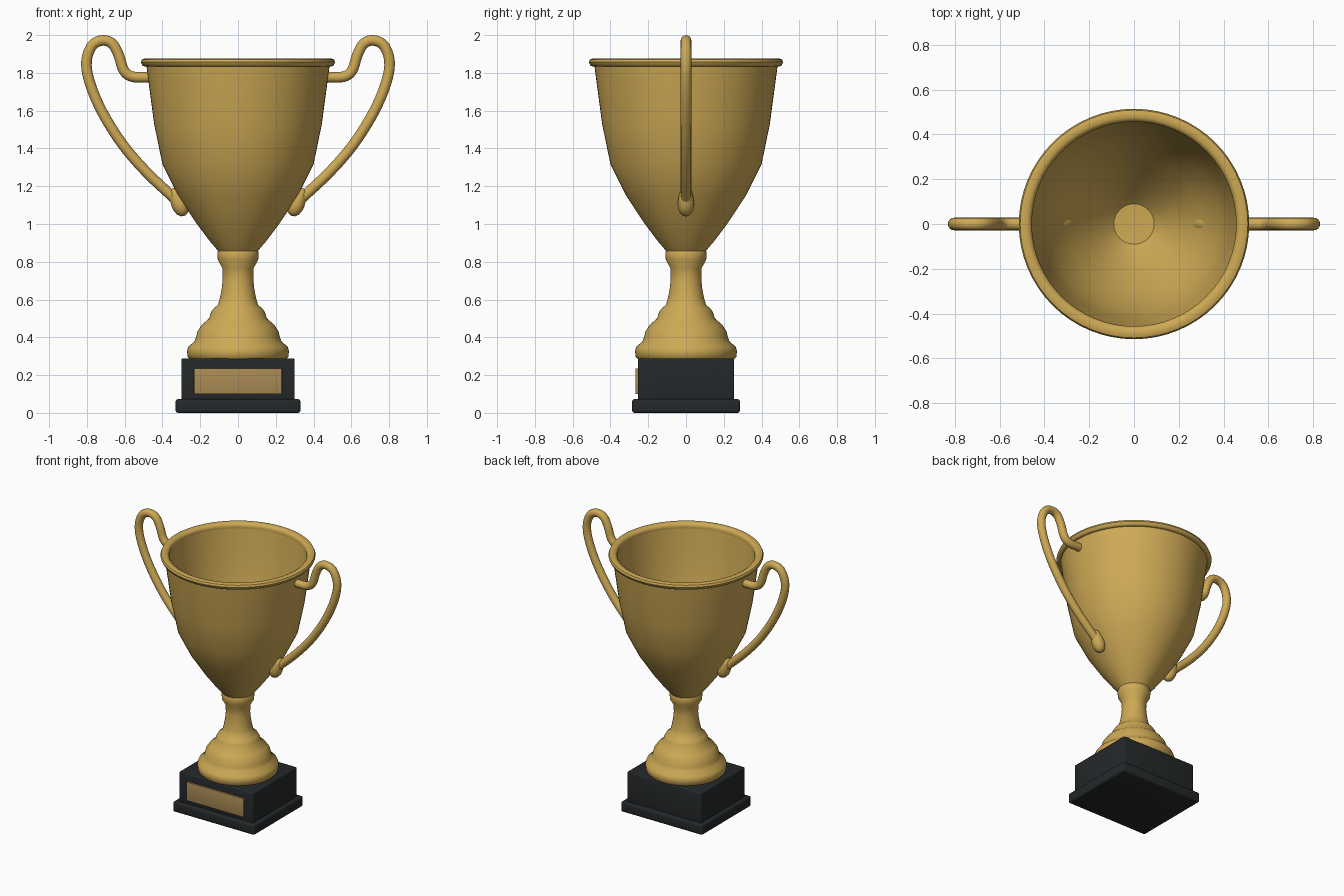
import bpy, bmesh, math
from mathutils import Vector

if "Cube" in bpy.data.objects:
    bpy.data.objects.remove(bpy.data.objects["Cube"])


def material(name, rgb):
    m = bpy.data.materials.new(name)
    m.diffuse_color = (*rgb, 1)
    m.use_nodes = True
    m.node_tree.nodes["Principled BSDF"].inputs["Base Color"].default_value = m.diffuse_color
    return m


GOLD = material("gold", (0.62, 0.40, 0.09))
BRASS = material("brass", (0.40, 0.26, 0.09))
BLACK = material("black", (0.018, 0.021, 0.023))


def finish(obj, mat, angle=30):
    obj.data.materials.append(mat)
    bpy.ops.object.select_all(action='DESELECT')
    obj.select_set(True)
    bpy.context.view_layer.objects.active = obj
    bpy.ops.object.shade_smooth_by_angle(angle=math.radians(angle))
    return obj


def from_bmesh(name, bm):
    bmesh.ops.recalc_face_normals(bm, faces=bm.faces)
    me = bpy.data.meshes.new(name)
    bm.to_mesh(me)
    bm.free()
    obj = bpy.data.objects.new(name, me)
    bpy.context.collection.objects.link(obj)
    return obj


def lathe(name, profile, mat, steps=64):
    bm = bmesh.new()
    vs = [bm.verts.new((r, 0, z)) for r, z in profile]
    es = [bm.edges.new(p) for p in zip(vs, vs[1:])]
    bmesh.ops.spin(bm, geom=vs + es, axis=(0, 0, 1), cent=(0, 0, 0),
                   angle=math.tau, steps=steps)
    bmesh.ops.remove_doubles(bm, verts=bm.verts, dist=1e-4)
    return finish(from_bmesh(name, bm), mat, 40)


def box(name, lo, hi, mat, bevel):
    bm = bmesh.new()
    bmesh.ops.create_cube(bm, size=1)
    for v in bm.verts:
        v.co = [(a + b) / 2 + c * (b - a) for a, b, c in zip(lo, hi, v.co)]
    bmesh.ops.bevel(bm, geom=bm.edges[:], offset=bevel, segments=3,
                    profile=0.5, affect='EDGES')
    return finish(from_bmesh(name, bm), mat)


# Plinth and plaque
box("plinth_foot", (-0.33, -0.285, 0), (0.33, 0.285, 0.073), BLACK, 0.012)
box("plinth_block", (-0.30, -0.255, 0.06), (0.30, 0.255, 0.288), BLACK, 0.008)
box("plaque", (-0.232, -0.268, 0.10), (0.232, -0.25, 0.236), BRASS, 0.003)

# Turned stem
lathe("stem", [(0, 0.285), (0.255, 0.285), (0.267, 0.298), (0.27, 0.33), (0.262, 0.352),
               (0.23, 0.378), (0.222, 0.40), (0.213, 0.435), (0.19, 0.468), (0.153, 0.5),
               (0.144, 0.53), (0.132, 0.55), (0.106, 0.572), (0.095, 0.61), (0.086, 0.66),
               (0.081, 0.71), (0.082, 0.765), (0.107, 0.81), (0.109, 0.85),
               (0.104, 0.86), (0, 0.86)], GOLD)

# Hollow bowl
lathe("bowl", [(0, 0.855), (0.105, 0.857), (0.15, 0.91), (0.225, 1.01), (0.32, 1.155),
               (0.40, 1.315), (0.444, 1.53), (0.48, 1.80), (0.487, 1.85),
               (0.463, 1.85), (0.457, 1.80), (0.424, 1.53), (0.38, 1.32), (0.30, 1.165),
               (0.205, 1.02), (0.13, 0.92), (0.09, 0.88), (0, 0.875)], GOLD)

# Rolled rim
lathe("rim", [(0.458, 1.838), (0.497, 1.834), (0.507, 1.84), (0.514, 1.857), (0.508, 1.871),
              (0.497, 1.875), (0.475, 1.875), (0.463, 1.868), (0.456, 1.855),
              (0.458, 1.838)], GOLD)

# Handles: swept tube plus teardrop end, one per side
PATH = [(0.465, 1.777), (0.56, 1.78), (0.605, 1.815), (0.632, 1.895), (0.665, 1.954),
        (0.716, 1.972), (0.772, 1.945), (0.802, 1.86), (0.785, 1.75), (0.72, 1.595),
        (0.61, 1.42), (0.48, 1.27), (0.325, 1.125)]


def smooth_path(pts, n=5):
    p = [Vector((x, 0, z)) for x, z in pts]
    p = [2 * p[0] - p[1]] + p + [2 * p[-1] - p[-2]]
    out = []
    for a, b, c, d in zip(p, p[1:], p[2:], p[3:]):
        for i in range(n):
            t = i / n
            out.append(0.5 * (2 * b + (c - a) * t + (2 * a - 5 * b + 4 * c - d) * t * t
                              + (3 * b - a - 3 * c + d) * t ** 3))
    return out + [p[-2]]


def tube(name, pts, radius, mat, sides=16):
    bm = bmesh.new()
    rings = []
    for i, p in enumerate(pts):
        t = (pts[min(i + 1, len(pts) - 1)] - pts[max(i - 1, 0)]).normalized()
        side = Vector((0, 1, 0))
        up = t.cross(side)
        rings.append([bm.verts.new(p + radius * (math.cos(a) * side + math.sin(a) * up))
                      for a in (math.tau * k / sides for k in range(sides))])
    for r, s in zip(rings, rings[1:]):
        for k in range(sides):
            j = (k + 1) % sides
            bm.faces.new((r[k], r[j], s[j], s[k]))
    bm.faces.new(rings[0])
    bm.faces.new(rings[-1])
    return finish(from_bmesh(name, bm), mat, 50)


for label, s in (("left", -1), ("right", 1)):
    tube(label + "_handle", [Vector((s * p.x, 0, p.z)) for p in smooth_path(PATH)],
         0.028, GOLD)
    drop = lathe(label + "_handle_drop",
                 [(0, -0.078), (0.018, -0.073), (0.033, -0.058), (0.042, -0.033),
                  (0.044, -0.008), (0.04, 0.022), (0.034, 0.05), (0.027, 0.07),
                  (0.013, 0.079), (0, 0.081)], GOLD, 24)
    drop.location = (s * 0.313, 0, 1.115)
    drop.rotation_euler = (0, s * math.radians(22), 0)
